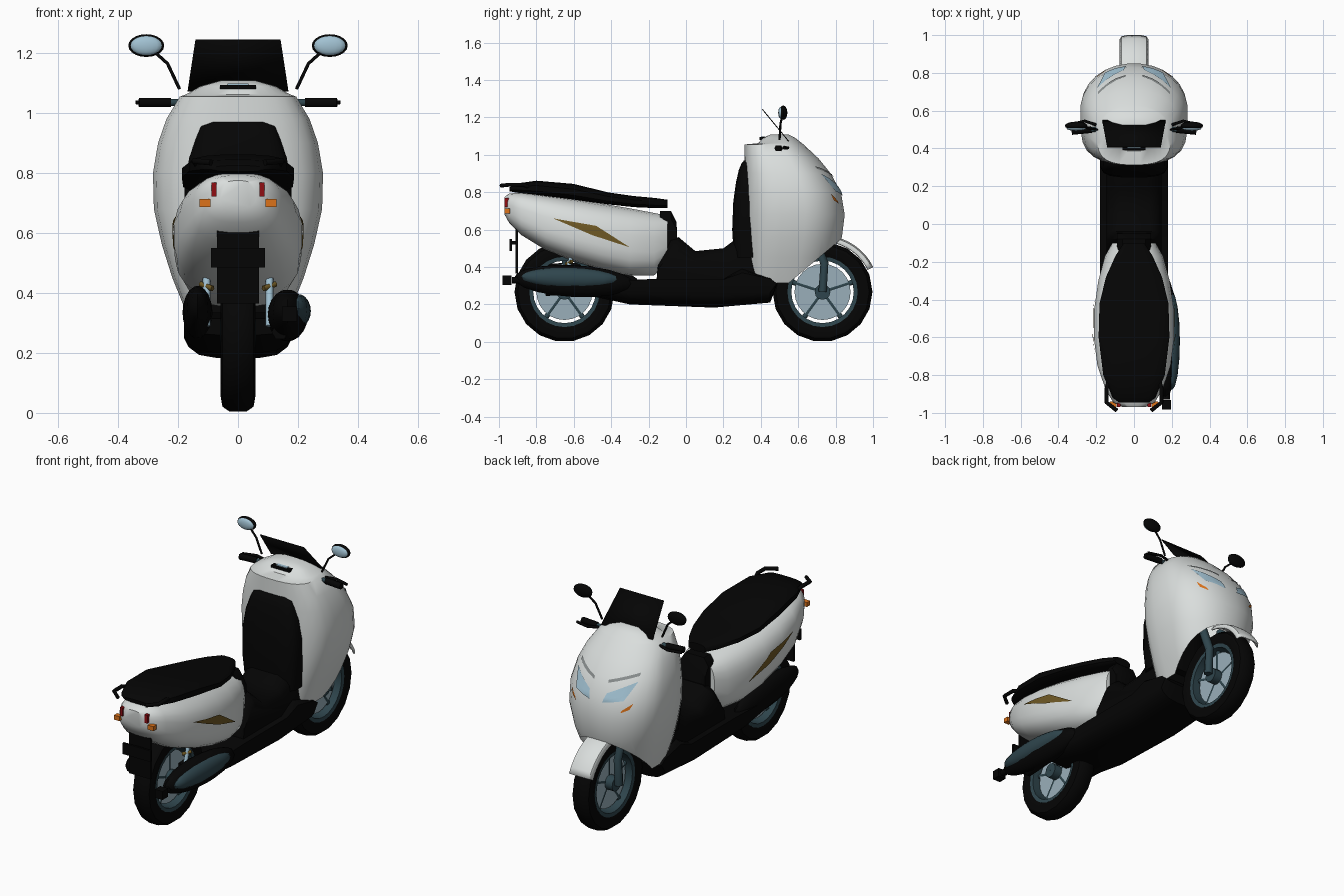
import bpy, bmesh, math
from mathutils import Vector, Matrix
from mathutils.bvhtree import BVHTree

if "Cube" in bpy.data.objects:
    bpy.data.objects.remove(bpy.data.objects["Cube"])


def material(name, r, g, b):
    m = bpy.data.materials.new(name)
    m.diffuse_color = (r, g, b, 1)
    m.use_nodes = True
    m.node_tree.nodes["Principled BSDF"].inputs["Base Color"].default_value = m.diffuse_color
    return m


WHITE = material("pearl white", 0.70, 0.73, 0.72)
BLACK = material("black", 0.0015, 0.0015, 0.0015)
SLATE = material("slate metal", 0.028, 0.06, 0.074)
STEEL = material("pale steel", 0.32, 0.43, 0.49)
GLASS = material("pale blue glass", 0.36, 0.54, 0.65)
ORANGE = material("orange", 0.72, 0.17, 0.010)
RED = material("red", 0.28, 0.004, 0.006)
GOLD = material("dark gold", 0.16, 0.10, 0.018)
GREY = material("grey trim", 0.25, 0.27, 0.27)


def finish(bm, name, *mats, angle=40):
    bmesh.ops.recalc_face_normals(bm, faces=bm.faces)
    me = bpy.data.meshes.new(name)
    bm.to_mesh(me)
    bm.free()
    for m in mats:
        me.materials.append(m)
    for p in me.polygons:
        p.use_smooth = True
    me.set_sharp_from_angle(angle=math.radians(angle))
    ob = bpy.data.objects.new(name, me)
    bpy.context.collection.objects.link(ob)
    return ob


def skin(rings, caps=True, closed=True, loop=False):
    """Bridge successive rings of points."""
    bm = bmesh.new()
    vs = [[bm.verts.new(p) for p in r] for r in rings]
    n = len(vs[0])
    for i in range(len(vs) if loop else len(vs) - 1):
        a, b = vs[i], vs[(i + 1) % len(vs)]
        for j in range(n if closed else n - 1):
            k = (j + 1) % n
            bm.faces.new((a[j], a[k], b[k], b[j]))
    if caps:
        bm.faces.new(vs[0])
        bm.faces.new(vs[-1])
    return bm


def oval(n, p=0.8, q=0.8, front=None):
    """Rounded-square outline; p and q shape the two halves of the second axis."""
    out = []
    for i in range(n):
        a = 2 * math.pi * (i + 0.5) / n
        s, c = math.sin(a), math.cos(a)
        ps = front if front and c > 0 else p
        out.append((math.copysign(abs(s) ** ps, s), math.copysign(abs(c) ** (ps if c > 0 else q), c)))
    return out


def crowned(name, yz, steps, z0, mat):
    """Side profile spread across x, flattened towards z0 at the sides."""
    steps = [(-x, k) for x, k in steps] + [(x, k) for x, k in reversed(steps)]
    return finish(skin([[(x, y, z0 + (z - z0) * k) for y, z in yz] for x, k in steps]), name, mat)


def box(name, c, size, mat):
    bm = bmesh.new()
    bmesh.ops.create_cube(bm, size=1, matrix=Matrix.Translation(c) @ Matrix.Diagonal((*size, 1)))
    return finish(bm, name, mat)


def ball(name, c, size, mat, tilt=0, segs=16):
    bm = bmesh.new()
    bmesh.ops.create_uvsphere(bm, u_segments=segs, v_segments=10, radius=1,
                              matrix=Matrix.Translation(c) @ Matrix.Rotation(tilt, 4, 'X') @ Matrix.Diagonal((*size, 1)))
    return finish(bm, name, mat)


def lathe(name, c, profile, mat, n=18):
    """Spin a closed (radius, x) profile around the x axis."""
    rings = []
    for i in range(n):
        a = 2 * math.pi * i / n
        rings.append([(c[0] + x, c[1] + r * math.cos(a), c[2] + r * math.sin(a)) for r, x in profile])
    return finish(skin(rings, caps=False, loop=True), name, mat)


def tube(name, pts, radius, mat):
    cu = bpy.data.curves.new(name, 'CURVE')
    cu.dimensions = '3D'
    cu.bevel_depth, cu.bevel_resolution, cu.use_fill_caps = radius, 1, True
    sp = cu.splines.new('POLY')
    sp.points.add(len(pts) - 1)
    for p, co in zip(sp.points, pts):
        p.co = (*co, 1)
    cu.materials.append(mat)
    ob = bpy.data.objects.new(name, cu)
    bpy.context.collection.objects.link(ob)


def patch(name, target, corners, axis, mat, lift=0.006, n=6):
    """Thin plate projected onto a body; corners lie on the outside of the body."""
    me = target.data
    tree = BVHTree.FromPolygons([v.co for v in me.vertices], [p.vertices[:] for p in me.polygons])
    a, b, c, d = [Vector(p) for p in corners]
    rows = []
    for i in range(n + 1):
        row = []
        for j in range(n + 1):
            p = a.lerp(b, i / n).lerp(d.lerp(c, i / n), j / n)
            hit = tree.ray_cast(p, Vector(axis))[0] or p
            row.append(hit - Vector(axis) * lift)
        rows.append(row)
    return finish(skin(rings=rows, caps=False, closed=False), name, mat)


# Front fairing: stacked outlines (z, back y, front y, half width)
fairing_rows = [(1.108, .45, .55, .06), (1.09, .41, .585, .125), (1.062, .385, .62, .175), (1.055, .312, .63, .195),
                (.98, .312, .71, .24), (.9, .312, .775, .268), (.8, .312, .83, .285), (.68, .312, .85, .282),
                (.56, .315, .835, .255), (.45, .32, .80, .22), (.315, .33, .75, .165)]
rings = []
for z, yb, yf, w in fairing_rows:
    yc = yb + 0.55 * (yf - yb)
    rings.append([(w * s, yc + c * ((yf - yc) if c > 0 else (yc - yb)), z) for s, c in oval(28, .8, .5, .95)])
bm = skin(rings)
bmesh.ops.delete(bm, geom=[f for f in bm.faces if f.calc_center_median().z < .317], context='FACES_ONLY')
bmesh.ops.bisect_plane(bm, geom=bm.verts[:] + bm.edges[:] + bm.faces[:], plane_co=(0, .55, .315),
                       plane_no=(0, .235, -.28), clear_outer=True)
fairing = finish(bm, "front_fairing", WHITE)

# Knee panel on the back of the fairing
panel_rows = [(.97, .31, .095), (.955, .297, .125), (.92, .282, .14), (.85, .266, .165), (.75, .252, .18),
              (.6, .246, .18), (.45, .255, .165)]
finish(skin([[(w * s, .34 + c * (.34 - y), z) for s, c in oval(16, .6, .5)] for z, y, w in panel_rows]),
       "knee_panel", BLACK)

# Rear body: outlines along y (y, bottom z, top z, half width)
body_rows = [(-.97, .68, .775, .06), (-.945, .635, .793, .11), (-.88, .57, .80, .15), (-.75, .49, .785, .195),
             (-.6, .43, .765, .214), (-.45, .385, .74, .212), (-.3, .352, .715, .19), (-.17, .355, .69, .155),
             (-.10, .42, .675, .115)]
body = finish(skin([[(w * s, y, (b + t) / 2 + c * (t - b) / 2) for s, c in oval(24, .75, .65)]
                    for y, b, t, w in body_rows]), "rear_body", WHITE)

# Seat
seat_rows = [(-.945, .805, .825, .08), (-.92, .80, .845, .115), (-.8, .785, .862, .165), (-.6, .76, .845, .19),
             (-.42, .735, .80, .185), (-.28, .72, .78, .15), (-.17, .715, .77, .10), (-.10, .715, .76, .055)]
finish(skin([[(w * s, y, (b + t) / 2 + c * (t - b) / 2) for s, c in oval(16, .7, .5)] for y, b, t, w in seat_rows]),
       "seat", BLACK)

# Floor, centre tunnel and seat column
crowned("floor_board", [(-.57, .26), (-.3, .2), (.15, .183), (.45, .21), (.485, .3), (.45, .345), (.3, .40),
                        (.2, .335), (-.2, .335), (-.57, .315)], [(.18, .55), (.165, .75), (.13, .93), (.07, 1)],
        .33, BLACK)
crowned("centre_tunnel", [(-.16, .3), (-.15, .42), (-.08, .55), (-.04, .56), (.05, .485), (.2, .5), (.28, .56),
                          (.36, .56), (.4, .3)], [(.145, .72), (.125, .88), (.08, 1)], .3, BLACK)
crowned("seat_column", [(-.14, .4), (-.14, .70), (-.08, .70), (-.05, .64), (-.045, .4)],
        [(.09, .85), (.06, 1)], .4, BLACK)

# Wheels
for label, y in (("front", .73), ("rear", -.65)):
    c = (0, y, .267)
    lathe(label + "_tyre", c, [(.18, -.045), (.215, -.058), (.25, -.052), (.267, -.028), (.267, .028), (.25, .052),
                               (.215, .058), (.18, .045)], BLACK)
    lathe(label + "_rim", c, [(.167, -.046), (.188, -.049), (.188, .049), (.167, .046)], SLATE, 24)
    lathe(label + "_brake_disc", c, [(.03, -.012), (.15, -.012), (.15, .012), (.03, .012)], STEEL, 24)
    lathe(label + "_hub", c, [(.002, -.06), (.042, -.06), (.042, .06), (.002, .06)], SLATE, 12)
    for i in range(5):
        a = math.radians(90 + 72 * i)
        d = Vector((0, math.cos(a), math.sin(a)))
        tube(f"{label}_spoke_{i}", [Vector(c) + d * .03, Vector(c) + d * .175], .016, SLATE)

# Front fender
arc = []
for i in range(9):
    a = math.radians(26 + 58 * i / 8)
    arc.append([(x, .73 + (.302 - dr) * math.cos(a), .267 + (.302 - dr) * math.sin(a))
                for x, dr in ((-.078, .03), (-.065, .008), (-.03, 0), (.03, 0), (.065, .008), (.078, .03))])
fender = finish(skin(arc, caps=False, closed=False), "front_fender", WHITE)
fender.modifiers.new("thickness", 'SOLIDIFY').thickness = .008

# Windscreen and dash
ws = finish(skin([[(-.142, .41, 1.245), (.142, .41, 1.245)], [(-.168, .55, 1.075), (.168, .55, 1.075)]],
                 caps=False, closed=False), "windscreen", BLACK)
ws.modifiers.new("thickness", 'SOLIDIFY').thickness = .005
box("dash_slot", (0, .41, 1.087), (.12, .035, .014), BLACK)
box("dash_display", (0, .412, 1.095), (.07, .02, .006), GLASS)

# Lower engine parts, exhaust on the right
ball("engine_cover", (-.135, -.55, .335), (.05, .30, .085), BLACK, -.08)
ball("exhaust_body", (.165, -.60, .325), (.068, .32, .085), BLACK, -.05)
ball("exhaust_shield", (.2, -.62, .34), (.043, .26, .056), SLATE, -.03)
tube("exhaust_pipe", [(.13, -.2, .27), (.15, -.4, .28), (.14, -.75, .27)], .028, BLACK)
tube("tail_pipe", [(.17, -.85, .33), (.17, -.93, .33)], .02, BLACK)
box("tail_pipe_end", (.172, -.957, .33), (.05, .05, .05), BLACK)

# Rear flap with plate
box("rear_flap", (0, -.905, .49), (.14, .012, .25), BLACK)
box("number_plate", (0, -.937, .517), (.18, .012, .065), BLACK)
box("plate_bracket", (0, -.92, .53), (.05, .03, .02), BLACK)

# Mirrored parts
for side, s in (("left", -1), ("right", 1)):
    # Handlebar and mirror
    tube(side + "_handlebar", [(s * .15, .50, 1.035), (s * .25, .50, 1.035)], .013, SLATE)
    tube(side + "_grip", [(s * .225, .50, 1.035), (s * .33, .49, 1.035)], .018, BLACK)
    tube(side + "_lever", [(s * .20, .525, 1.04), (s * .26, .545, 1.037), (s * .34, .525, 1.035)], .008, BLACK)
    tube(side + "_mirror_stalk", [(s * .195, .50, 1.08), (s * .235, .505, 1.165), (s * .285, .515, 1.21)], .006, BLACK)
    ball(side + "_mirror_shell", (s * .306, .52, 1.225), (.06, .022, .038), BLACK)
    ball(side + "_mirror_glass", (s * .306, .507, 1.225), (.052, .014, .032), GLASS)
    # Fork and rear shock
    tube(side + "_fork", [(s * .075, .73, .267), (s * .075, .74, .42), (s * .07, .66, .62)], .025, SLATE)
    tube(side + "_shock", [(s * .105, -.66, .29), (s * .105, -.60, .50)], .013, GLASS)
    tube(side + "_shock_mount", [(s * .085, -.64, .415), (s * .125, -.61, .43)], .01, GOLD)
    # Lamps
    box(side + "_tail_lamp", (s * .08, -.955, .745), (.018, .03, .048), RED)
    box(side + "_rear_indicator", (s * .11, -.955, .70), (.036, .03, .026), ORANGE)
    patch(side + "_headlight", fairing, [(s * .04, 2, .78), (s * .055, 2, .83), (s * .195, 2, .90),
                                         (s * .155, 2, .805)], (0, -1, 0), GLASS)
    patch(side + "_brow_trim", fairing, [(s * .045, 2, .88), (s * .045, 2, .895), (s * .19, 2, .940),
                                         (s * .19, 2, .925)], (0, -1, 0), GREY)
    patch(side + "_front_indicator", fairing, [(s * .145, 2, .738), (s * .15, 2, .752), (s * .20, 2, .792),
                                               (s * .185, 2, .758)], (0, -1, 0), ORANGE)
    # Side flash on the rear body
    patch(side + "_side_flash", body, [(s, -.71, .66), (s, -.48, .62), (s, -.30, .505), (s, -.50, .57)],
          (-s, 0, 0), GOLD)
    # Grab rail
    tube(side + "_grab_rail", [(s * .13, -.82, .82), (s * .145, -.87, .84), (s * .145, -.945, .84),
                               (s * .09, -.988, .835)], .011, BLACK)
